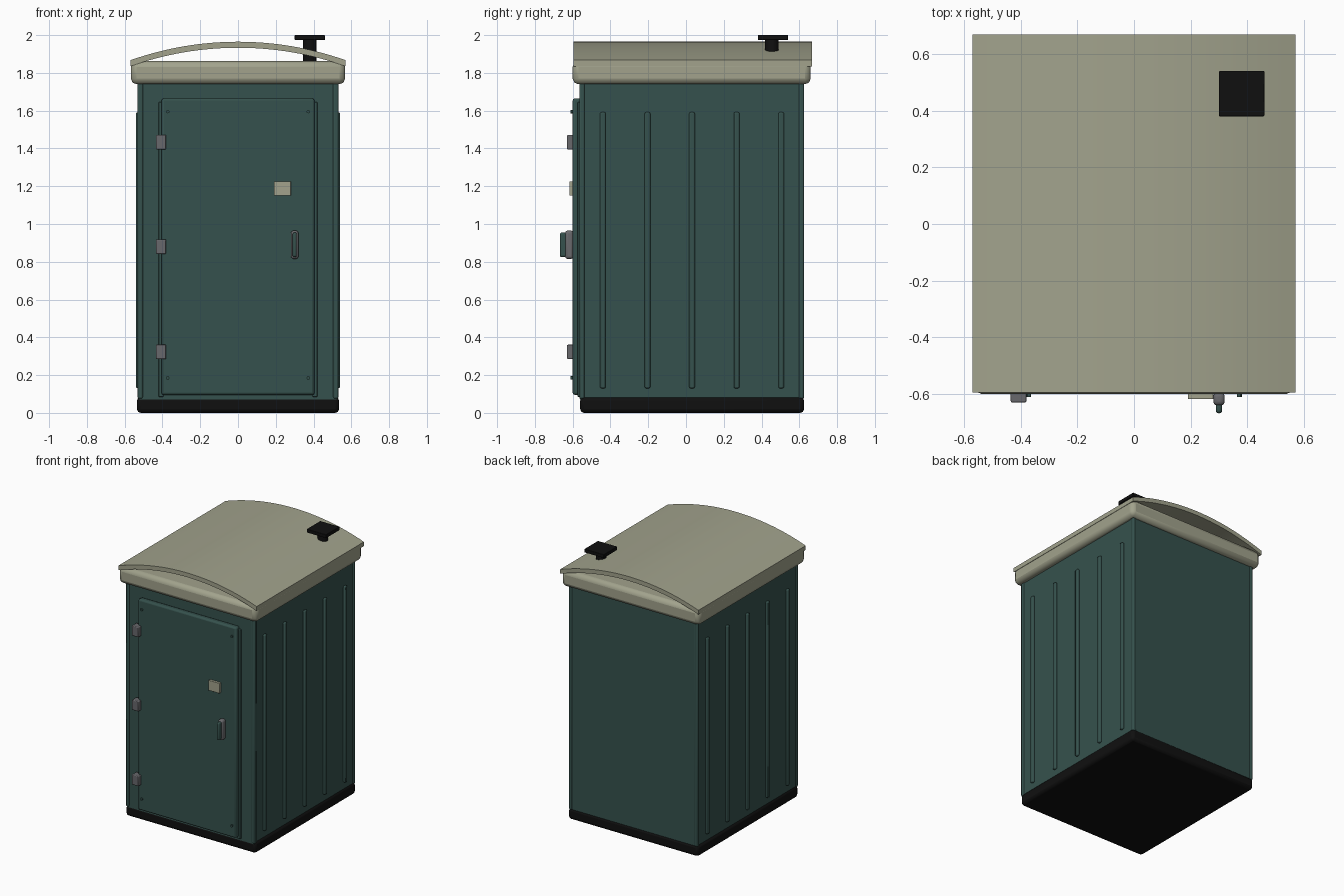
import bpy, bmesh, math

if "Cube" in bpy.data.objects:
    bpy.data.objects.remove(bpy.data.objects["Cube"])


def material(name, r, g, b):
    m = bpy.data.materials.new(name)
    m.diffuse_color = (r, g, b, 1)
    m.use_nodes = True
    m.node_tree.nodes["Principled BSDF"].inputs["Base Color"].default_value = m.diffuse_color
    return m


GREEN = material("dark_green", 0.036, 0.083, 0.074)
BEIGE = material("beige", 0.36, 0.365, 0.265)
BLACK = material("black", 0.005, 0.005, 0.005)
GREY = material("grey_metal", 0.14, 0.14, 0.15)


def finish(bm, name, mat, bevel=0, segments=2):
    bmesh.ops.recalc_face_normals(bm, faces=bm.faces)
    mesh = bpy.data.meshes.new(name)
    bm.to_mesh(mesh)
    bm.free()
    mesh.materials.append(mat)
    ob = bpy.data.objects.new(name, mesh)
    bpy.context.collection.objects.link(ob)
    if bevel:
        mod = ob.modifiers.new("bevel", 'BEVEL')
        mod.width, mod.segments = bevel, segments
    bpy.ops.object.select_all(action='DESELECT')
    ob.select_set(True)
    bpy.context.view_layer.objects.active = ob
    bpy.ops.object.shade_smooth_by_angle(angle=math.radians(30))
    return ob


def box(name, x, y, z, mat, bevel=0, segments=2):
    """Box from (min, max) pairs."""
    bm = bmesh.new()
    bmesh.ops.create_cube(bm, size=1)
    for v in bm.verts:
        v.co = [a + (b - a) * (c + 0.5) for (a, b), c in zip((x, y, z), v.co)]
    return finish(bm, name, mat, bevel, segments)


def cylinder(name, loc, radius, depth, mat, along_y=False, sides=24):
    bm = bmesh.new()
    bmesh.ops.create_cone(bm, cap_ends=True, segments=sides, radius1=radius,
                          radius2=radius, depth=depth)
    ob = finish(bm, name, mat)
    ob.location = loc
    if along_y:
        ob.rotation_euler.x = math.pi / 2
    return ob


# Base skid and cabin
box("base", (-0.535, 0.535), (-0.56, 0.625), (0, 0.085), BLACK, 0.02)
box("cabin", (-0.525, 0.525), (-0.56, 0.62), (0.07, 1.78), GREEN)

# Corner posts
for sx in (-1, 1):
    for y in (-0.565, 0.597):
        xs = sorted((sx * 0.503, sx * 0.531))
        box("corner_post", xs, (y, y + 0.028), (0.075, 1.76), GREEN, 0.008)

# Vertical ribs on both side walls
for sx in (-1, 1):
    for i in range(5):
        y = -0.44 + i * 0.236
        xs = sorted((sx * 0.515, sx * 0.54))
        box("side_rib", xs, (y - 0.015, y + 0.015), (0.13, 1.592), GREEN, 0.008)

# Door frame strips and door
for sx in (-1, 1):
    xs = sorted((sx * 0.395, sx * 0.42))
    box("door_jamb", xs, (-0.575, -0.55), (0.085, 1.645), GREEN, 0.004)
box("door", (-0.405, 0.405), (-0.60, -0.555), (0.095, 1.665), GREEN, 0.012)

# Door screws
for x in (-0.372, 0.372):
    for z in (0.185, 1.595):
        cylinder("door_screw", (x, -0.604, z), 0.009, 0.014, GREEN, True, 12)

# Hinges
for z in (0.323, 0.88, 1.433):
    box("hinge", (-0.435, -0.38), (-0.63, -0.575), (z - 0.038, z + 0.038), GREY, 0.005)

# Sign plate, handle block and grip
box("sign_plate", (0.19, 0.28), (-0.618, -0.595), (1.15, 1.226), BEIGE, 0.002)
box("handle_block", (0.28, 0.32), (-0.64, -0.595), (0.815, 0.965), GREY, 0.014, 3)
box("handle_grip", (0.289, 0.311), (-0.668, -0.63), (0.825, 0.955), GREEN, 0.01, 3)

# Roof rim
box("roof_rim", (-0.567, 0.567), (-0.60, 0.66), (1.74, 1.862), BEIGE, 0.03)

# Arched roof sheet: arc profile extruded front to back
HALF, RISE, N = 0.57, 0.098, 32
R = (HALF ** 2 + RISE ** 2) / (2 * RISE)
bm = bmesh.new()
arc = []
for i in range(N + 1):
    x = -HALF + 2 * HALF * i / N
    arc.append((x, 1.965 - R + math.sqrt(R * R - x * x)))
rows = [[bm.verts.new((x, y, z + dz)) for x, z in arc]
        for y, dz in ((-0.595, 0), (0.668, 0), (0.668, -0.032), (-0.595, -0.032))]
for j in range(4):
    a, b = rows[j], rows[(j + 1) % 4]
    for i in range(N):
        bm.faces.new((a[i], a[i + 1], b[i + 1], b[i]))
for i in (0, N):
    bm.faces.new([r[i] for r in rows])
finish(bm, "arched_roof", BEIGE)

# Vent pipe, collar and square cap
cylinder("vent_pipe", (0.38, 0.455, 1.915), 0.036, 0.13, BLACK)
box("vent_cap", (0.30, 0.46), (0.38, 0.54), (1.974, 2.0), BLACK, 0.003)
